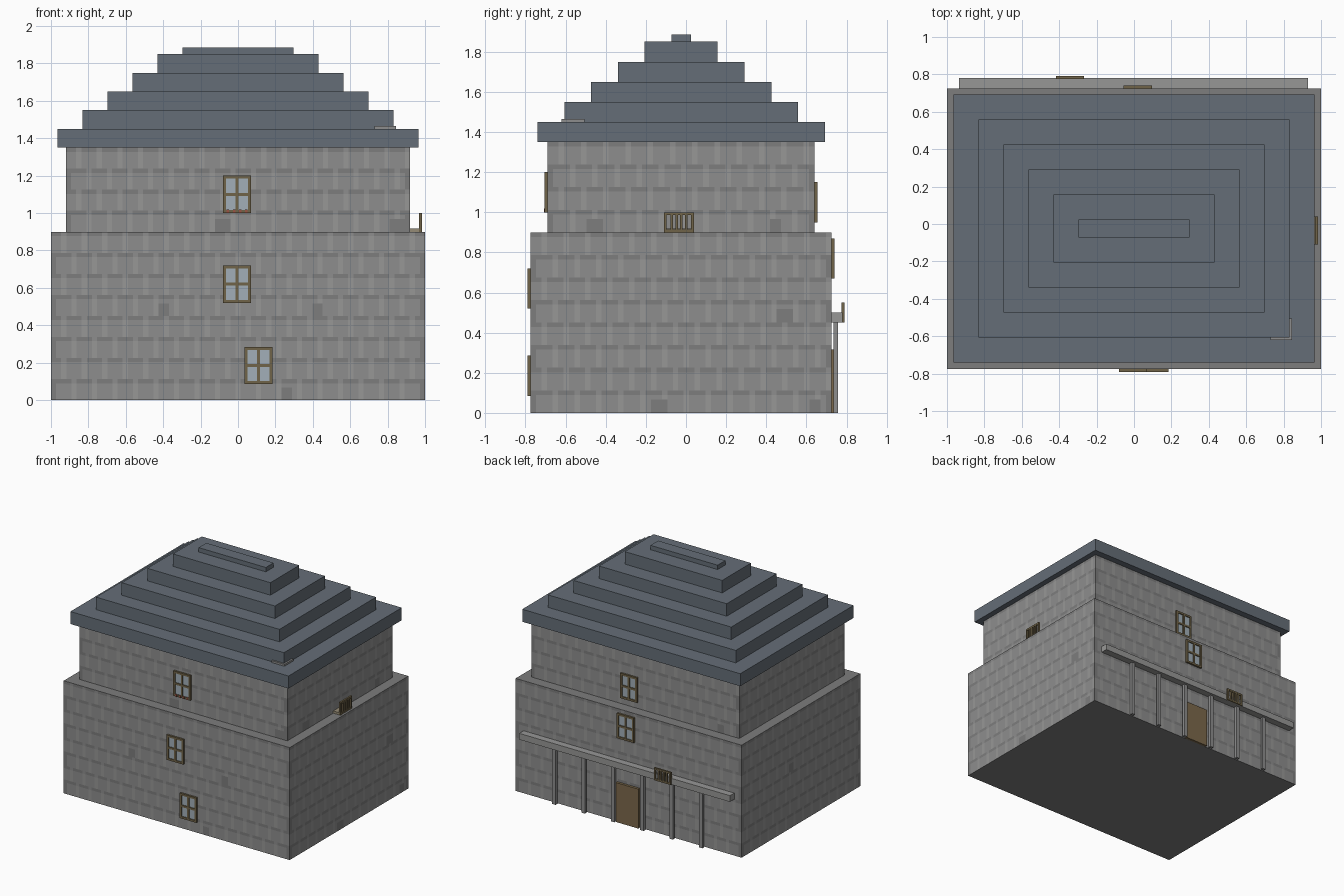
import bpy, bmesh
from mathutils import Vector

if "Cube" in bpy.data.objects:
    bpy.data.objects.remove(bpy.data.objects["Cube"])


def material(name, r, g, b):
    m = bpy.data.materials.new(name)
    m.diffuse_color = (r, g, b, 1)
    m.use_nodes = True
    m.node_tree.nodes["Principled BSDF"].inputs["Base Color"].default_value = m.diffuse_color
    return m


STONE = material("stone", 0.27, 0.27, 0.27)
DARK = material("dark_stone", 0.205, 0.205, 0.205)
LIGHT = material("light_stone", 0.31, 0.31, 0.305)
SLATE = material("slate", 0.13, 0.155, 0.185)
WOOD = material("wood", 0.16, 0.125, 0.065)
DOOR = material("door_wood", 0.20, 0.14, 0.07)
BAR = material("pale_wood", 0.30, 0.26, 0.18)
GLASS = material("glass", 0.36, 0.43, 0.48)
BLOOM = material("bloom", 0.32, 0.09, 0.06)


def boxes(name, mat, *spans):
    """One object made of boxes, each given as (x0, x1, y0, y1, z0, z1)."""
    bm = bmesh.new()
    for x0, x1, y0, y1, z0, z1 in spans:
        made = bmesh.ops.create_cube(bm, size=1)
        for v in made["verts"]:
            v.co = Vector(((x0 + x1) / 2 + v.co.x * (x1 - x0),
                           (y0 + y1) / 2 + v.co.y * (y1 - y0),
                           (z0 + z1) / 2 + v.co.z * (z1 - z0)))
    return finish(name, bm, mat)


def finish(name, bm, *mats):
    me = bpy.data.meshes.new(name)
    bm.to_mesh(me)
    bm.free()
    for m in mats:
        me.materials.append(m)
    ob = bpy.data.objects.new(name, me)
    bpy.context.collection.objects.link(ob)
    return ob


def masonry(name, x, y0, y1, z0, z1, patches):
    """Box whose flat walls are tiled in stone courses; patches[side] = (along, z) of dark blocks."""
    bm = bmesh.new()
    corners = [(-x, y0), (x, y0), (x, y1), (-x, y1)]
    rows = round((z1 - z0) / 0.0225)
    for side in range(4):
        a, b = Vector(corners[side]), Vector(corners[(side + 1) % 4])
        cols = round((b - a).length / 0.0275)
        grid = [[bm.verts.new((*a.lerp(b, i / cols), z0 + (z1 - z0) * j / rows))
                 for j in range(rows + 1)] for i in range(cols + 1)]
        for i in range(cols):
            for j in range(rows):
                f = bm.faces.new((grid[i][j], grid[i + 1][j], grid[i + 1][j + 1], grid[i][j + 1]))
                c = f.calc_center_median()
                along = c.x if side % 2 == 0 else c.y
                course = j // 5
                joint = (i + course * 2) % 4 == 0
                if j % 5 == 4:
                    f.material_index = 0 if joint else 1
                elif joint:
                    f.material_index = 2
                if i in (0, cols - 1) and course % 2 == 0:
                    f.material_index = 1
                for u, z in patches.get(side, ()):
                    if abs(along - u) < 0.034 and abs(c.z - z) < 0.034:
                        f.material_index = 1
    # top and bottom caps
    bmesh.ops.remove_doubles(bm, verts=bm.verts, dist=1e-5)
    bmesh.ops.holes_fill(bm, edges=bm.edges, sides=0)
    bmesh.ops.recalc_face_normals(bm, faces=bm.faces)
    return finish(name, bm, STONE, DARK, LIGHT)


def window(name, x, z, wall, out):
    """Framed four-pane window; out is -1 for the front, 1 for the back."""
    def y(d0, d1):
        return tuple(sorted((wall + out * d0, wall + out * d1)))
    w, h, t = 0.075, 0.1, 0.016
    d = y(-0.005, 0.015)
    boxes(name + "_frame", WOOD,
          (x - w, x - w + t, *d, z - h, z + h), (x + w - t, x + w, *d, z - h, z + h),
          (x - w + t, x + w - t, *d, z - h, z - h + t), (x - w + t, x + w - t, *d, z + h - t, z + h),
          (x - t / 2, x + t / 2, *d, z - h + t, z + h - t),
          (x - w + t, x + w - t, *y(-0.005, 0.014), z - t / 2, z + t / 2))
    boxes(name + "_glass", GLASS, (x - w + t, x + w - t, *y(-0.005, 0.007), z - h + t, z + h - t))


def railing(name, along_x, c, d0, d1, z):
    """Small balcony railing, 0.15 wide and 0.1 high, centred on c."""
    def span(u0, u1, z0, z1):
        u = (c + u0, c + u1)
        return (*u, d0, d1, z + z0, z + z1) if along_x else (d0, d1, *u, z + z0, z + z1)
    boxes(name + "_frame", WOOD, span(-0.075, 0.075, 0, 0.014), span(-0.075, 0.075, 0.086, 0.1),
          span(-0.075, -0.061, 0.014, 0.086), span(0.061, 0.075, 0.014, 0.086))
    boxes(name + "_bars", WOOD, *[span(u - 0.006, u + 0.006, 0.014, 0.086)
                                  for u in (-0.036, -0.012, 0.012, 0.036)])


# Stone storeys
masonry("lower_storey", 1.0, -0.775, 0.725, 0, 0.9, {
    0: [(-0.4, 0.485), (0.43, 0.485), (0.265, 0.035)],
    1: [(0.49, 0.485), (-0.14, 0.035), (0.64, 0.035)],
    3: [(0.1, 0.485)]})
masonry("upper_storey", 0.92, -0.69, 0.64, 0.9, 1.35, {
    0: [(-0.085, 0.935), (0.85, 0.935)],
    1: [(-0.455, 0.935), (0.44, 0.935)],
    2: [(-0.75, 0.935)]})

# Stepped roof
for i in range(6):
    s = 0.1335 * i
    z = 1.35 + 0.1 * i
    boxes(f"roof_step_{i + 1}", SLATE,
          (-0.965 + s, 0.965 - s, -0.74 + s, 0.692 - s, z, z + (0.1 if i < 5 else 0.035)))

# Corner trim lying on the first roof step
boxes("roof_corner_trim", STONE, (0.73, 0.845, -0.62, -0.605, 1.45, 1.465),
      (0.83, 0.845, -0.605, -0.505, 1.45, 1.465))

# Windows
window("front_low_window", 0.11, 0.185, -0.775, -1)
window("front_middle_window", -0.005, 0.62, -0.775, -1)
window("front_top_window", -0.005, 1.1, -0.69, -1)
window("back_middle_window", 0.02, 0.77, 0.725, 1)
window("back_top_window", 0.05, 1.05, 0.64, 1)
boxes("window_flowers", BLOOM, *[(x - 0.007, x + 0.007, -0.708, -0.70, 1.0, 1.018)
                                 for x in (-0.055, -0.02, 0.012, 0.045)])

# Back porch: canopy, posts and door
boxes("porch_canopy", LIGHT, (-0.935, 0.93, 0.72, 0.78, 0.45, 0.5))
boxes("porch_posts", STONE, *[(-0.01 + 0.26 * k - 0.015, -0.01 + 0.26 * k + 0.015, 0.735, 0.757, 0, 0.45)
                              for k in (-2.5, -1.5, -0.5, 0.5, 1.5, 2.5)])
boxes("back_door", DOOR, (-0.1, 0.1, 0.72, 0.745, 0, 0.315))

# Balconies
railing("back_balcony", True, -0.343, 0.776, 0.79, 0.45)
railing("side_balcony", False, -0.035, 0.969, 0.983, 0.9)
boxes("side_balcony_floor", BAR, (0.915, 0.969, -0.11, 0.04, 0.9, 0.918))
